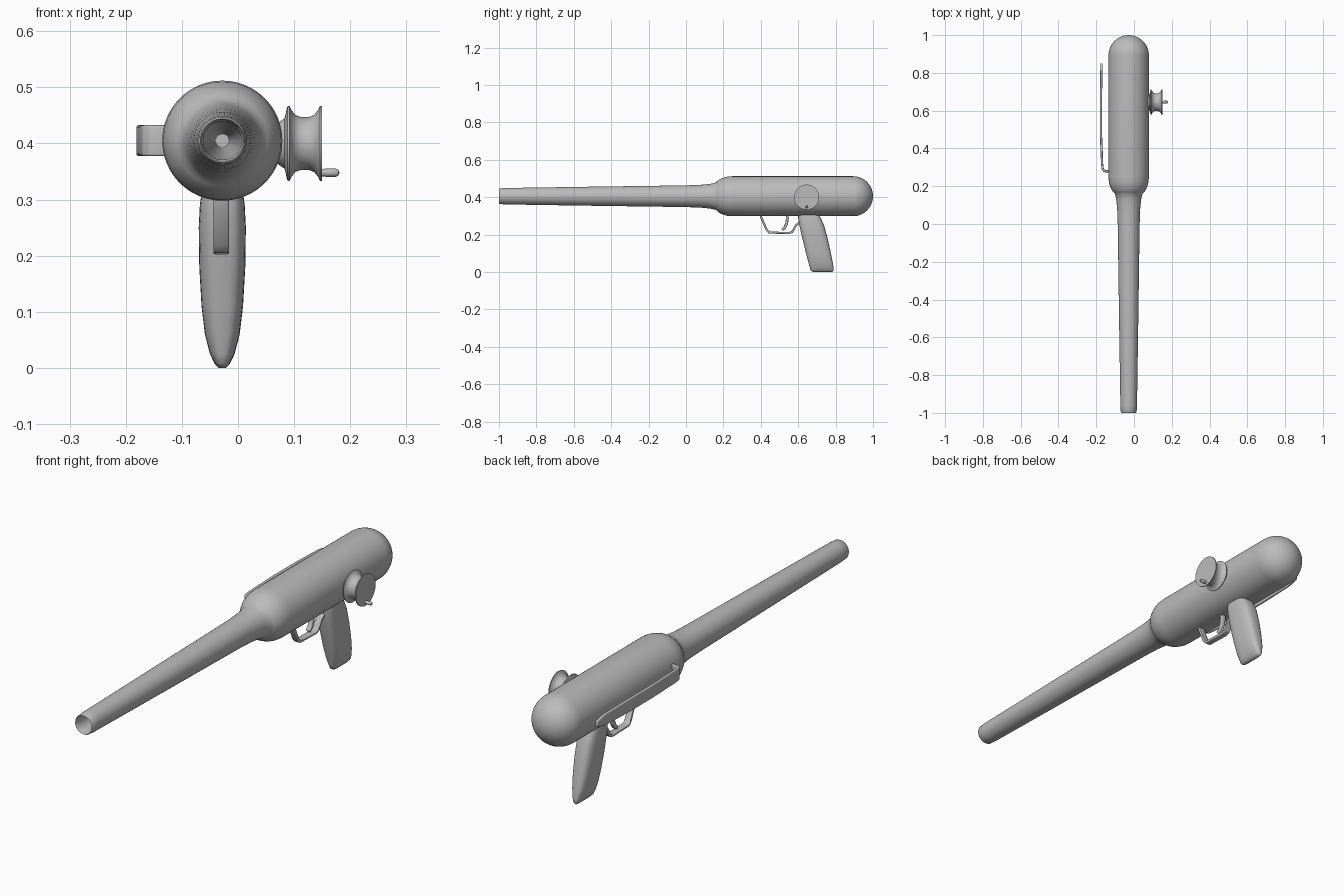
import bpy, bmesh, math
from mathutils import Vector, Matrix

cube = bpy.data.objects.get("Cube")
if cube:
    bpy.data.objects.remove(cube, do_unlink=True)

AXIS_X, AXIS_Z = -0.028, 0.405   # centre line of the tube

grey = bpy.data.materials.new("plain_grey")
grey.use_nodes = True
colour = (0.5, 0.5, 0.5, 1)
grey.diffuse_color = colour
grey.node_tree.nodes["Principled BSDF"].inputs["Base Color"].default_value = colour


def finish(name, bm, mods=(), angle=40):
    """Turn a bmesh into a smooth-shaded object."""
    bmesh.ops.remove_doubles(bm, verts=bm.verts, dist=1e-5)
    bmesh.ops.recalc_face_normals(bm, faces=bm.faces)
    mesh = bpy.data.meshes.new(name)
    bm.to_mesh(mesh)
    bm.free()
    mesh.materials.append(grey)
    obj = bpy.data.objects.new(name, mesh)
    bpy.context.collection.objects.link(obj)
    bpy.ops.object.select_all(action='DESELECT')
    obj.select_set(True)
    bpy.context.view_layer.objects.active = obj
    for kind, settings in mods:
        mod = obj.modifiers.new(kind.title(), kind)
        for key, value in settings.items():
            setattr(mod, key, value)
    if mods:
        bpy.ops.object.convert(target='MESH')
    bpy.ops.object.shade_smooth_by_angle(angle=math.radians(angle))
    return obj


def lathe(name, profile, axis, centre, steps=64):
    """Spin (distance along axis, radius) points about an axis."""
    bm = bmesh.new()
    axis, centre = Vector(axis), Vector(centre)
    side = Vector((0, 0, 1))
    verts = [bm.verts.new(centre + axis * t + side * r) for t, r in profile]
    edges = [bm.edges.new(pair) for pair in zip(verts, verts[1:])]
    bmesh.ops.spin(bm, geom=verts + edges, cent=centre, axis=axis,
                   angle=math.tau, steps=steps, use_duplicate=False)
    return finish(name, bm)


def ribbon(name, path, widths, across, thickness, bevel):
    """Bent flat bar along a path, widened along one direction."""
    bm = bmesh.new()
    across = Vector(across)
    rows = [[bm.verts.new(Vector(p) + across * w * s) for s in (-0.5, 0.5)]
            for p, w in zip(path, widths)]
    for a, b in zip(rows, rows[1:]):
        bm.faces.new((a[0], a[1], b[1], b[0]))
    return finish(name, bm, [
        ('SOLIDIFY', {'thickness': thickness, 'offset': 0, 'use_even_offset': True}),
        ('BEVEL', {'width': bevel, 'segments': 3, 'limit_method': 'ANGLE'})], 50)


# Barrel and body: bore, muzzle lip, taper, flared shoulder, round tail
profile = [(-0.4, 0), (-0.4, 0.012), (-0.7, 0.026), (-0.96, 0.034), (-0.995, 0.037),
           (-1.0, 0.039), (-0.995, 0.042), (-0.96, 0.044), (-0.5, 0.051),
           (0, 0.058), (0.08, 0.061), (0.13, 0.066), (0.16, 0.073), (0.168, 0.081),
           (0.18, 0.09), (0.2, 0.099), (0.222, 0.105), (0.25, 0.107)]
R = 0.107
profile += [(1 - R + R * math.sin(a), R * math.cos(a))
            for a in (math.pi / 2 * i / 14 for i in range(14))]
profile.append((1.0, 0))
lathe("barrel_and_body", profile, (0, 1, 0), (AXIS_X, 0, AXIS_Z))

# Reel: waisted spool with two thin flanges
spool = [(0.07, 0), (0.07, 0.036), (0.083, 0.045), (0.088, 0.066), (0.092, 0.067),
         (0.095, 0.06), (0.102, 0.051), (0.112, 0.047), (0.126, 0.047),
         (0.136, 0.051), (0.143, 0.06), (0.146, 0.067), (0.15, 0.067), (0.15, 0)]
lathe("line_reel", spool, (1, 0, 0), (0, 0.645, 0.4), 48)

# Crank knob near the lower rim of the reel
knob = [(0.146, 0), (0.146, 0.006), (0.158, 0.0075), (0.174, 0.0075),
        (0.179, 0.005), (0.181, 0)]
lathe("reel_knob", knob, (1, 0, 0), (0, 0.645, 0.348), 20)

# Side clip: short arm out of the body, then a long flat tongue
clip = [(-0.125, 0.278), (-0.155, 0.28), (-0.165, 0.288), (-0.169, 0.32),
        (-0.175, 0.48), (-0.175, 0.65), (-0.173, 0.8), (-0.172, 0.85)]
ribbon("side_clip", [(x, y, 0.405) for x, y in clip],
       [0.055] * 6 + [0.048, 0.024], (0, 0, 1), 0.012, 0.004)

# Trigger guard and trigger
guard = [(0.395, 0.315), (0.405, 0.285), (0.433, 0.222), (0.445, 0.211),
         (0.55, 0.208), (0.568, 0.214), (0.588, 0.25), (0.615, 0.27)]
ribbon("trigger_guard", [(AXIS_X - 0.002, y, z) for y, z in guard],
       [0.028] * len(guard), (1, 0, 0), 0.011, 0.003)

trigger = [(0.54, 0.315), (0.542, 0.285), (0.538, 0.26), (0.528, 0.238), (0.514, 0.225)]
ribbon("trigger", [(AXIS_X - 0.002, y, z) for y, z in trigger],
       [0.02] * len(trigger), (1, 0, 0), 0.015, 0.004)

# Grip: raked loft of rounded sections, (height, front y, back y, half width)
sections = [(0.32, 0.6, 0.7, 0.036), (0.29, 0.6, 0.72, 0.04), (0.25, 0.606, 0.738, 0.042),
            (0.18, 0.622, 0.757, 0.041), (0.11, 0.639, 0.773, 0.037),
            (0.06, 0.652, 0.783, 0.031), (0.025, 0.662, 0.789, 0.022),
            (0.008, 0.667, 0.79, 0.014), (0.0, 0.68, 0.783, 0.006)]
bm = bmesh.new()
rings = []
for z, front, back, half in sections:
    ring = []
    for i in range(32):
        a = math.tau * i / 32
        c, s = math.cos(a), math.sin(a)
        # squared-off oval
        u = math.copysign(abs(c) ** 0.65, c)
        v = math.copysign(abs(s) ** 0.65, s)
        ring.append(bm.verts.new((AXIS_X + half * u,
                                  (front + back) / 2 + (back - front) / 2 * v, z)))
    rings.append(ring)
for a, b in zip(rings, rings[1:]):
    for i in range(32):
        j = (i + 1) % 32
        bm.faces.new((a[i], a[j], b[j], b[i]))
bm.faces.new(rings[0])
bm.faces.new(rings[-1])
finish("grip", bm, angle=50)
